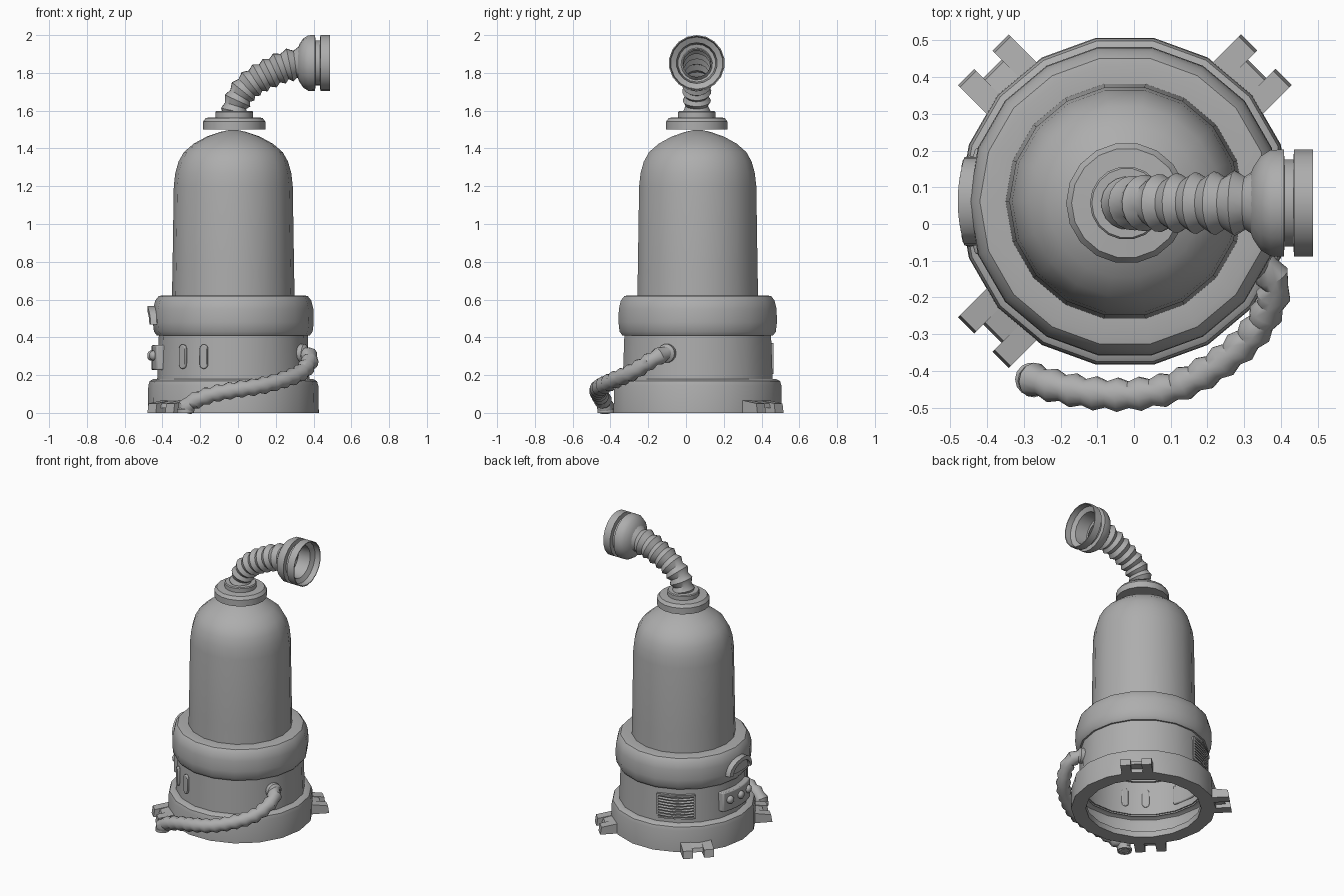
import bpy, bmesh
from math import sin, cos, pi, radians
from mathutils import Vector, Matrix

if "Cube" in bpy.data.objects:
    bpy.data.objects.remove(bpy.data.objects["Cube"])

CX, CY = -0.025, 0.062
AXIS = Matrix.Translation((CX, CY, 0))
GREY = bpy.data.materials.new("dark_grey")
GREY.diffuse_color = (0.42, 0.42, 0.42, 1)
GREY.use_nodes = True
GREY.node_tree.nodes["Principled BSDF"].inputs["Base Color"].default_value = GREY.diffuse_color


def finish(name, bm, matrix=Matrix(), angle=32, bevel=0):
    bmesh.ops.recalc_face_normals(bm, faces=bm.faces)
    me = bpy.data.meshes.new(name)
    bm.to_mesh(me)
    bm.free()
    me.transform(matrix)
    me.materials.append(GREY)
    ob = bpy.data.objects.new(name, me)
    bpy.context.collection.objects.link(ob)
    if bevel:
        mod = ob.modifiers.new("bevel", 'BEVEL')
        mod.width, mod.segments = bevel, 2
    bpy.ops.object.select_all(action='DESELECT')
    bpy.context.view_layer.objects.active = ob
    ob.select_set(True)
    bpy.ops.object.shade_smooth_by_angle(angle=radians(angle))
    return ob


def bridge(bm, rings):
    n = len(rings[0])
    for a, b in zip(rings, rings[1:]):
        for i in range(n):
            j = (i + 1) % n
            bm.faces.new((a[i], a[j], b[j], b[i]))


def lathe(name, profile, n=18, matrix=AXIS, cap=False, angle=32):
    bm = bmesh.new()
    rings = [[bm.verts.new((r * cos(2 * pi * i / n), r * sin(2 * pi * i / n), z))
              for i in range(n)] for r, z in profile]
    bridge(bm, rings)
    if cap:
        bm.faces.new(rings[-1])
    return finish(name, bm, matrix, angle)


def extrude(name, outline, depth, matrix, bevel=0, bend=0.4):
    """Outline in local xy, extruded along z and wrapped onto a drum of radius bend."""
    bm = bmesh.new()
    f = bm.faces.new([bm.verts.new((x, y, 0)) for x, y in outline])
    top = bmesh.ops.extrude_face_region(bm, geom=[f])["geom"]
    bmesh.ops.translate(bm, vec=(0, 0, depth),
                        verts=[v for v in top if isinstance(v, bmesh.types.BMVert)])
    for x in (-0.09, -0.045, 0, 0.045, 0.09):
        bmesh.ops.bisect_plane(bm, geom=bm.verts[:] + bm.edges[:] + bm.faces[:], dist=1e-4,
                               plane_co=(x, 0, 0), plane_no=(1, 0, 0))
    for v in bm.verts:
        v.co.z -= v.co.x ** 2 / (2 * bend)
    return finish(name, bm, matrix, bevel=bevel)


def smooth_path(pts, count):
    """Catmull-Rom through the points, resampled to even spacing."""
    p = [Vector(q) for q in pts]
    p = [2 * p[0] - p[1]] + p + [2 * p[-1] - p[-2]]
    dense = []
    for a, b, c, d in zip(p, p[1:], p[2:], p[3:]):
        for k in range(20):
            t = k / 20
            dense.append(0.5 * (2 * b + (c - a) * t + (2 * a - 5 * b + 4 * c - d) * t * t
                                + (3 * b - a - 3 * c + d) * t ** 3))
    dense.append(p[-2])
    dist = [0]
    for a, b in zip(dense, dense[1:]):
        dist.append(dist[-1] + (b - a).length)
    out, i = [], 0
    for k in range(count):
        s = dist[-1] * k / (count - 1)
        while i < len(dist) - 2 and dist[i + 1] < s:
            i += 1
        out.append(dense[i].lerp(dense[i + 1], (s - dist[i]) / (dist[i + 1] - dist[i])))
    return out


def ribbed_hose(name, pts, ribs, radius, valley, n=14, cap=True):
    path = smooth_path(pts, 2 * ribs + 1)
    bm, rings, side = bmesh.new(), [], Vector((0.3, 1, 0.1))
    for k, c in enumerate(path):
        t = (path[min(k + 1, 2 * ribs)] - path[max(k - 1, 0)]).normalized()
        side = (side - t * side.dot(t)).normalized()
        up = t.cross(side)
        r = radius(k / (2 * ribs)) * (1 if k % 2 else valley)
        rings.append([bm.verts.new(c + r * (cos(2 * pi * i / n) * side + sin(2 * pi * i / n) * up))
                      for i in range(n)])
    bridge(bm, rings)
    if cap:
        bm.faces.new(rings[0])
        bm.faces.new(rings[-1])
    return finish(name, bm, angle=40)


def facing(deg, radius, z):
    """Frame on the body: local x sideways, y up, z outward."""
    a = radians(deg)
    out, up = Vector((cos(a), sin(a), 0)), Vector((0, 0, 1))
    m = Matrix((up.cross(out), up, out)).transposed().to_4x4()
    m.translation = Vector((CX, CY, z)) + out * radius
    return m


def rect(w, h):
    return [(-w, -h), (w, -h), (w, h), (-w, h)]


# Main turned body
lathe("base_ring", [(0.36, 0.04), (0.36, 0), (0.452, 0), (0.45, 0.145), (0.443, 0.168),
                    (0.425, 0.178), (0.395, 0.18)])
lathe("body_drum", [(0.403, 0.17), (0.394, 0.42)])
lathe("upper_collar", [(0.385, 0.41), (0.405, 0.41), (0.42, 0.43), (0.426, 0.48), (0.424, 0.55),
                       (0.413, 0.595), (0.395, 0.618), (0.375, 0.622), (0.32, 0.622)])
lathe("dome", [(0.325, 0.6), (0.322, 0.75), (0.315, 1.2), (0.307, 1.27), (0.29, 1.33),
               (0.262, 1.38), (0.21, 1.425), (0.14, 1.463), (0.07, 1.487), (0.025, 1.497)],
      cap=True)

# Top cap and neck
TOP = Matrix.Translation((-0.02, 0.057, 0))
lathe("top_cap", [(0.03, 1.5), (0.165, 1.5), (0.165, 1.542), (0.15, 1.562),
                  (0.1, 1.565), (0.1, 1.592), (0.095, 1.598), (0.05, 1.598)], matrix=TOP)

# Ribbed arm and open nozzle
ribbed_hose("arm_hose", [(-0.025, 0.057, 1.57), (-0.008, 0.057, 1.64), (0.03, 0.057, 1.705),
                         (0.09, 0.057, 1.757), (0.17, 0.057, 1.80), (0.26, 0.057, 1.838),
                         (0.36, 0.057, 1.852)],
            9, lambda t: 0.071 + 0.022 * t, 0.8, n=18, cap=False)
NOZZLE = Matrix.Translation((0, 0.057, 1.852)) @ Matrix.Rotation(pi / 2, 4, 'Y')
lathe("nozzle", [(0.075, 0.315), (0.1, 0.325), (0.13, 0.345), (0.147, 0.372), (0.148, 0.408),
                 (0.12, 0.41), (0.12, 0.434), (0.148, 0.436), (0.148, 0.487), (0.142, 0.487),
                 (0.138, 0.45), (0.108, 0.435), (0.1, 0.35), (0.08, 0.345)], matrix=NOZZLE)

# Floor hose wrapped round the front
ribbed_hose("drain_hose", [(0.31, -0.08, 0.315), (0.36, -0.12, 0.31), (0.383, -0.18, 0.28),
                           (0.335, -0.285, 0.215), (0.24, -0.375, 0.175), (0.12, -0.44, 0.143),
                           (0, -0.464, 0.124), (-0.12, -0.46, 0.102), (-0.21, -0.443, 0.072),
                           (-0.265, -0.427, 0.045), (-0.282, -0.423, 0.005)],
            16, lambda t: 0.048, 0.77, n=12)
lathe("drain_hose_end", [(0.03, 0), (0.046, 0), (0.046, 0.018), (0.036, 0.03)], n=14,
      matrix=Matrix.Translation((-0.278, -0.423, 0)))
lathe("drain_hose_socket", [(0.05, -0.02), (0.05, 0.02), (0.036, 0.032)], n=14,
      matrix=facing(-24, 0.395, 0.315))

# Three notched clip feet with sloped tops
for k, deg in enumerate((45, 135, 225)):
    m = AXIS @ Matrix.Rotation(radians(deg), 4, 'Z')
    bm = bmesh.new()
    for y0, y1, r1, z0 in ((-0.098, -0.035, 0.545, 0), (-0.035, 0.035, 0.51, 0.025),
                           (0.035, 0.098, 0.545, 0)):
        v = [[bm.verts.new((x, y, z)) for x, z in
              ((0.425, z0), (r1, z0), (r1 - 0.008, 0.05), (0.425, 0.068))] for y in (y0, y1)]
        bm.faces.new(v[0])
        bm.faces.new(v[1])
        bridge(bm, v)
    finish("foot_%d" % (k + 1), bm, m)

# Curved control panel with three knobs
extrude("control_panel", rect(0.145, 0.066), 0.045, facing(180, 0.388, 0.293), bevel=0.007)
for k in (-1, 0, 1):
    lathe("knob_%d" % (k + 2), [(0.026, -0.01), (0.026, 0.01), (0.02, 0.02), (0.009, 0.025)],
          n=12, cap=True, angle=50, matrix=facing(180 + 13 * k, 0.43, 0.303))

# Half-round gauge on the collar: raised arch over a recessed dial
arc = [i * pi / 12 for i in range(13)]
arch = [(0.12 * cos(a), 0.1 * sin(a)) for a in arc]
inner = [(0.092 * cos(a), 0.074 * sin(a)) for a in reversed(arc)]
extrude("gauge_arch", arch + inner, 0.038, facing(180, 0.417, 0.467))
extrude("gauge_dial", inner, 0.02, facing(180, 0.417, 0.467))

# Two upright pills on the front left
for k, deg in enumerate((228, 247)):
    pill = [(0.023 * cos(a), 0.042 + 0.023 * sin(a)) for a in arc[::2]]
    pill += [(-x, -y) for x, y in pill]
    extrude("pill_light_%d" % (k + 1), pill, 0.018, facing(deg, 0.39, 0.298), bevel=0.005)

# Louvred vent at the back
for k in range(8):
    m = facing(118, 0.39, 0.222 + 0.019 * k) @ Matrix.Rotation(radians(25), 4, 'X')
    extrude("vent_slat_%d" % (k + 1), rect(0.112, 0.005), 0.015, m)
for s in (-1, 1):
    extrude("vent_side", rect(0.006, 0.078), 0.02,
            facing(118 + 17 * s, 0.388, 0.288))
    extrude("vent_rail", rect(0.118, 0.005), 0.02,
            facing(118, 0.388, 0.288) @ Matrix.Translation((0, 0.078 * s, 0)))
